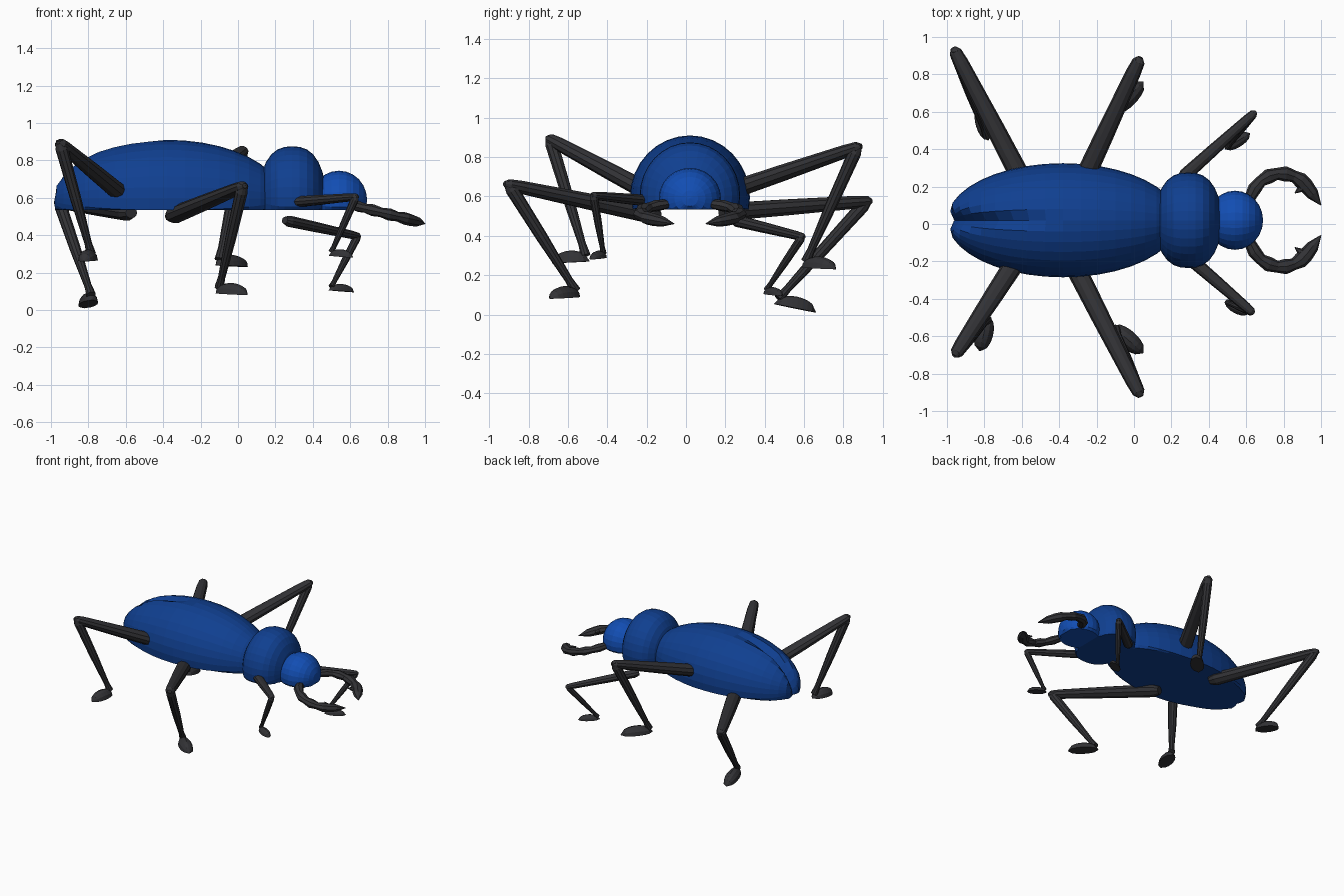
import bpy, bmesh
from math import cos, sin, pi, sqrt
from mathutils import Vector

if "Cube" in bpy.data.objects:
    bpy.data.objects.remove(bpy.data.objects["Cube"])

CY = 0.02  # centre line of the body


def material(name, rgb):
    m = bpy.data.materials.new(name)
    m.diffuse_color = (*rgb, 1)
    m.use_nodes = True
    m.node_tree.nodes["Principled BSDF"].inputs["Base Color"].default_value = m.diffuse_color
    return m


BLUE = material("shell_blue", (0.005, 0.05, 0.28))
BRIGHT = material("head_blue", (0.006, 0.075, 0.45))
DARK = material("limb_dark", (0.032, 0.032, 0.036))


def tube(name, path, radii, mat, n=10, floor=None, shape=None):
    """Loft along a path; radii are (side, up); floor flattens the underside."""
    path = [Vector(p) for p in path]
    bm = bmesh.new()
    rings = []
    for i, p in enumerate(path):
        t = (path[min(i + 1, len(path) - 1)] - path[max(i - 1, 0)]).normalized()
        side = t.cross(Vector((0, 0, 1))).normalized()
        up = side.cross(t)
        ring = []
        for k in range(n):
            a = 2 * pi * k / n
            h = radii[i][1] * sin(a)
            if floor is not None:
                h = max(h, floor + 0.0005 * sin(a))
            co = p + side * radii[i][0] * cos(a) + up * h
            ring.append(bm.verts.new(shape(co) if shape else co))
        rings.append(ring)
    for r0, r1 in zip(rings, rings[1:]):
        for k in range(n):
            j = (k + 1) % n
            bm.faces.new((r0[k], r0[j], r1[j], r1[k]))
    bm.faces.new(rings[0])
    bm.faces.new(rings[-1])
    bmesh.ops.recalc_face_normals(bm, faces=bm.faces)
    me = bpy.data.meshes.new(name)
    bm.to_mesh(me)
    bm.free()
    me.materials.append(mat)
    ob = bpy.data.objects.new(name, me)
    bpy.context.collection.objects.link(ob)
    return ob


def dome(name, x, z, rx, ry, rz, mat, n, steps, power=2.0, shape=None):
    """Ellipsoid along x with a flat underside at z = 0.535."""
    path, radii = [], []
    for i in range(steps + 1):
        u = -cos(pi * i / steps)
        f = max(1 - abs(u) ** power, 0) ** (1 / 2)
        f = max(f, 0.01)
        path.append((x + rx * u, CY, z))
        radii.append((ry * f, rz * f))
    return tube(name, path, radii, mat, n, 0.535 - z, shape)


def wing_split(co):
    # V-shaped parting between the wing cases, widening to the rear
    w = 0.065 * max(0, (-0.38 - co.x) / 0.62)
    d = max(0, w - abs(co.y - CY))
    if co.z > 0.54:
        co.z = max(co.z - d, 0.54)
    co.x += 0.6 * d
    return co


# Body
dome("abdomen", -0.38, 0.595, 0.62, 0.305, 0.315, BLUE, 32, 20, 2.0, wing_split)
dome("thorax", 0.29, 0.605, 0.18, 0.255, 0.27, BLUE, 32, 14, 2.6)
dome("head", 0.54, 0.59, 0.15, 0.158, 0.155, BRIGHT, 24, 12)

# Legs: root, knee, ankle, toe, thickness
LEGS = {
    "rear_right": ((-0.60, -0.15, 0.60), (-0.95, -0.69, 0.89), (-0.785, -0.51, 0.30), (-0.825, -0.68, 0.26), 1.0),
    "rear_left": ((-0.57, 0.18, 0.52), (-0.955, 0.92, 0.575), (-0.785, 0.47, 0.08), (-0.82, 0.66, 0.01), 1.0),
    "middle_right": ((-0.36, -0.14, 0.50), (0.025, -0.90, 0.66), (-0.10, -0.56, 0.12), (0.05, -0.69, 0.08), 1.0),
    "middle_left": ((-0.30, 0.17, 0.61), (0.025, 0.87, 0.85), (-0.10, 0.61, 0.27), (0.05, 0.76, 0.23), 1.0),
    "front_right": ((0.27, -0.16, 0.575), (0.63, -0.47, 0.605), (0.50, -0.42, 0.31), (0.615, -0.48, 0.28), 0.65),
    "front_left": ((0.25, 0.24, 0.48), (0.64, 0.59, 0.395), (0.50, 0.41, 0.125), (0.62, 0.485, 0.095), 0.65),
}


def along(a, b, fractions):
    a, b = Vector(a), Vector(b)
    return [a.lerp(b, f) for f in fractions]


for name, (root, knee, ankle, toe, s) in LEGS.items():
    tube(name + "_thigh", along(root, knee, (0, 0.06, 0.45, 0.92, 1, 1.03)),
         [(r * s, r * s * 0.85) for r in (0.035, 0.055, 0.05, 0.04, 0.034, 0.015)], DARK)
    tube(name + "_shin", along(knee, ankle, (-0.03, 0.05, 0.5, 0.9, 1)),
         [(r * s, r * s) for r in (0.02, 0.034, 0.03, 0.02, 0.026)], DARK)
    # Foot: flat-bottomed pad running outward from the ankle
    a, b = Vector(ankle), Vector(toe)
    drop = Vector((0, 0, 0.035 * s))
    steps = [i / 8 for i in range(9)]
    pad = along(a + (a - b) * 0.12 - drop, b, steps)
    prof = [max(sqrt(1 - (2 * f - 1) ** 2), 0.04) for f in steps]
    tube(name + "_foot", pad, [(0.05 * s * p, 0.06 * s * p) for p in prof], DARK, 12, 0.0)

# Mandibles: ridged curved pincers, mirrored across the centre line
CURVE = [(0.62, 0.14), (0.645, 0.19), (0.68, 0.23), (0.72, 0.255), (0.765, 0.268),
         (0.81, 0.268), (0.855, 0.255), (0.89, 0.235), (0.92, 0.205), (0.955, 0.16), (1.0, 0.10)]
WIDTH = [0.03, 0.037, 0.031, 0.04, 0.032, 0.041, 0.032, 0.042, 0.04, 0.034, 0.002]


def mandible_point(x, y, sign):
    return (x, CY + sign * (y - CY), 0.56 - 0.26 * (x - 0.62))


for label, sign in (("left", 1), ("right", -1)):
    tube(label + "_mandible", [mandible_point(x, y, sign) for x, y in CURVE],
         [(w, w * 0.8) for w in WIDTH], DARK, 8)
    # Inner tooth near the tip
    tooth = [mandible_point(x, y, sign) for x, y in ((0.925, 0.22), (0.90, 0.195), (0.86, 0.165))]
    tube(label + "_mandible_tooth", tooth, [(0.03, 0.028), (0.026, 0.022), (0.002, 0.002)], DARK, 6)
